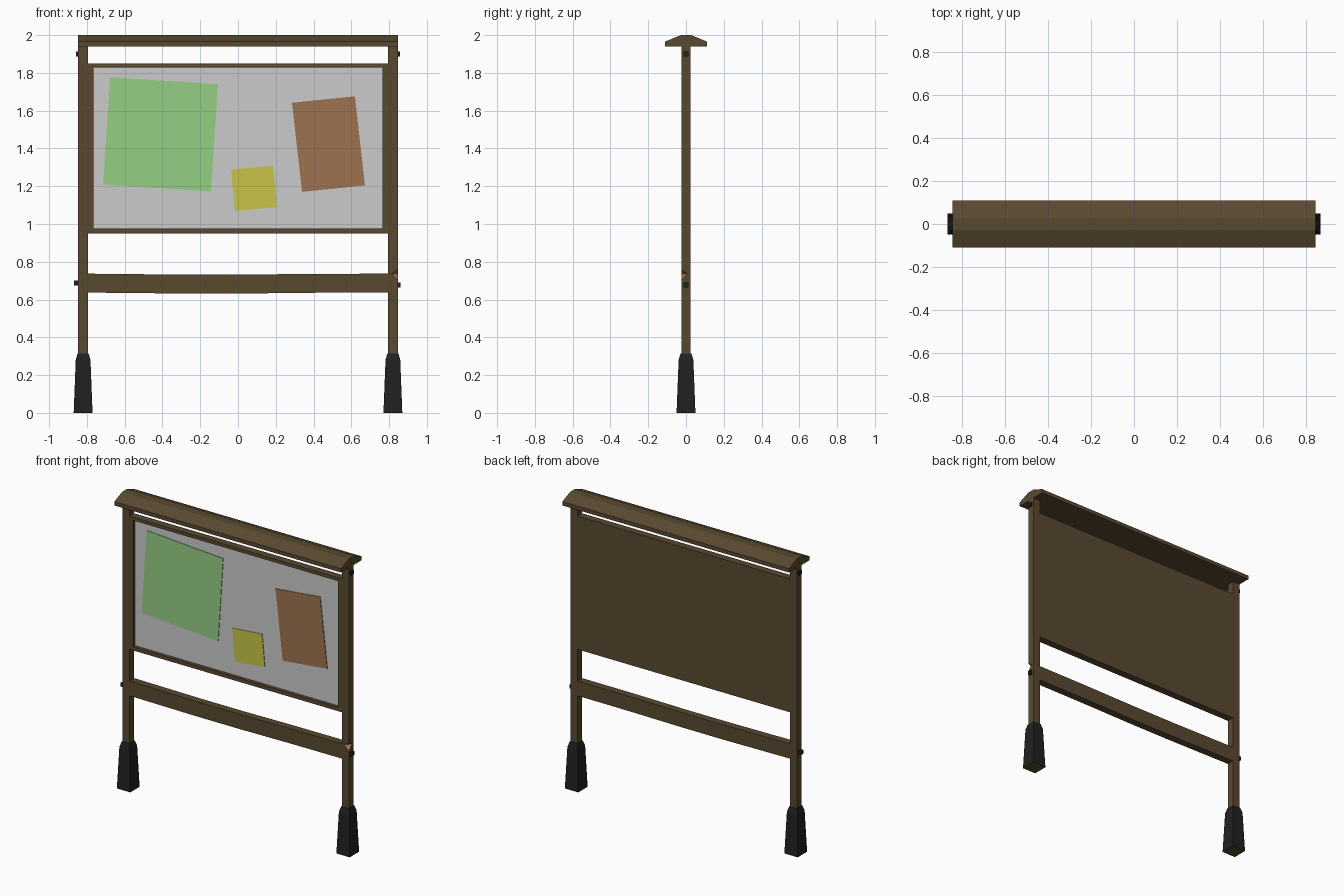
import bpy
import bmesh

if "Cube" in bpy.data.objects:
    bpy.data.objects.remove(bpy.data.objects["Cube"])


def material(name, r, g, b):
    m = bpy.data.materials.new(name)
    m.diffuse_color = (r, g, b, 1)
    m.use_nodes = True
    m.node_tree.nodes["Principled BSDF"].inputs["Base Color"].default_value = m.diffuse_color
    return m


WOOD = material("dark_wood", 0.10, 0.067, 0.03)
CHIP = material("fresh_wood", 0.38, 0.17, 0.08)
METAL = material("black_metal", 0.015, 0.015, 0.016)
GREEN = material("green_paper", 0.30, 0.62, 0.23)
TAN = material("tan_paper", 0.34, 0.17, 0.08)
YELLOW = material("yellow_paper", 0.58, 0.56, 0.065)


def mesh(name, verts, faces, *mats):
    me = bpy.data.meshes.new(name)
    me.from_pydata(verts, [], faces)
    bm = bmesh.new()
    bm.from_mesh(me)
    bmesh.ops.recalc_face_normals(bm, faces=bm.faces)
    bm.to_mesh(me)
    bm.free()
    for m in mats:
        me.materials.append(m)
    ob = bpy.data.objects.new(name, me)
    bpy.context.collection.objects.link(ob)
    return ob


def loft(name, rings, *mats):
    """Skin a list of equal-length rings and cap both ends."""
    n = len(rings[0])
    verts = [v for r in rings for v in r]
    faces = [list(range(n)), list(range(len(verts) - n, len(verts)))]
    for k in range(len(rings) - 1):
        for i in range(n):
            j = (i + 1) % n
            faces.append([k * n + i, k * n + j, (k + 1) * n + j, (k + 1) * n + i])
    return mesh(name, verts, faces, *mats)


def rect(cx, hx, hy, z):
    return [(cx - hx, -hy, z), (cx + hx, -hy, z), (cx + hx, hy, z), (cx - hx, hy, z)]


def box(name, x0, x1, y0, y1, z0, z1, *mats):
    cx, hx = (x0 + x1) / 2, (x1 - x0) / 2
    return loft(name, [[(cx - hx, y0, z), (cx + hx, y0, z), (cx + hx, y1, z), (cx - hx, y1, z)]
                       for z in (z0, z1)], *mats)


D = 0.025            # half depth of the timber
IN, OUT = 0.793, 0.847  # inner and outer sides of the posts

# left post
box("left_post", -OUT, -IN, -D, D, 0.3, 1.945, WOOD)

# right post with a chip broken out of its front outer corner
verts = rect(0.82, 0.027, D, 0.3) + rect(0.82, 0.027, D, 1.945)
verts += [(OUT, -D, 0.70), (0.81, -D, 0.735), (OUT, 0.006, 0.738), (OUT, -D, 0.76)]
faces = [(0, 3, 2, 1), (4, 5, 6, 7), (2, 3, 7, 6), (3, 0, 4, 7),
         (0, 1, 8, 9, 11, 5, 4), (1, 2, 6, 5, 11, 10, 8), (8, 10, 9), (9, 10, 11)]
post = mesh("right_post", verts, faces, WOOD, CHIP)
for f in list(post.data.polygons)[-2:]:
    f.material_index = 1

# tapered metal shoes, with wood showing underneath
for side, s in (("left", -1), ("right", 1)):
    shoe = loft(side + "_shoe", [rect(s * 0.82, h, h, z) for h, z in
                                 ((0.05, 0), (0.039, 0.28), (0.029, 0.315))], METAL, WOOD)
    shoe.data.polygons[0].material_index = 1

# bolt heads on the outer sides of the posts
for name, s, z, out in (("upper_left", -1, 1.9, 0.858), ("upper_right", 1, 1.9, 0.858),
                        ("lower_left", -1, 0.688, 0.867), ("lower_right", 1, 0.678, 0.86)):
    x0, x1 = sorted((s * 0.84, s * out))
    box(name + "_bolt", x0, x1, -0.013, 0.013, z - 0.013, z + 0.013, METAL)

# roof cap
profile = [(-0.11, 1.94), (0.11, 1.94), (0.11, 1.966), (0.027, 2.0), (-0.027, 2.0), (-0.11, 1.966)]
loft("roof_cap", [[(x, y, z) for y, z in profile] for x in (-0.847, 0.847)], WOOD)

# slightly sagging lower beam
loft("lower_beam", [[(x, -D, 0.637 + dz), (x, D, 0.637 + dz), (x, D, 0.737 + dz), (x, -D, 0.737 + dz)]
                    for x, dz in ((-IN, 0), (-0.6, -0.002), (-0.3, -0.005), (0.03, -0.005),
                                  (0.4, -0.001), (IN, 0))], WOOD)

# board frame and back
box("top_rail", -IN, IN, -D, 0.004, 1.828, 1.85, WOOD)
box("bottom_rail", -IN, IN, -D, 0.004, 0.95, 0.975, WOOD)
for side, s in (("left", -1), ("right", 1)):
    x0, x1 = sorted((s * 0.766, s * IN))
    box(side + "_stile", x0, x1, -D, 0.004, 0.975, 1.828, WOOD)
box("back_board", -IN, IN, 0.004, D, 0.95, 1.85, WOOD)

# grey pin board
box("pin_board", -0.766, 0.766, -0.004, 0.004, 0.975, 1.828)

# pinned papers, given by their front corners
papers = {
    "green_notice": (GREEN, [(-0.714, 1.21), (-0.143, 1.172), (-0.106, 1.74), (-0.677, 1.777)]),
    "yellow_note": (YELLOW, [(-0.016, 1.069), (0.206, 1.09), (0.185, 1.308), (-0.037, 1.289)]),
    "tan_notice": (TAN, [(0.339, 1.17), (0.672, 1.204), (0.619, 1.676), (0.286, 1.642)]),
}
for name, (mat, corners) in papers.items():
    loft(name, [[(x, y, z) for x, z in corners] for y in (-0.008, -0.0035)], mat)
